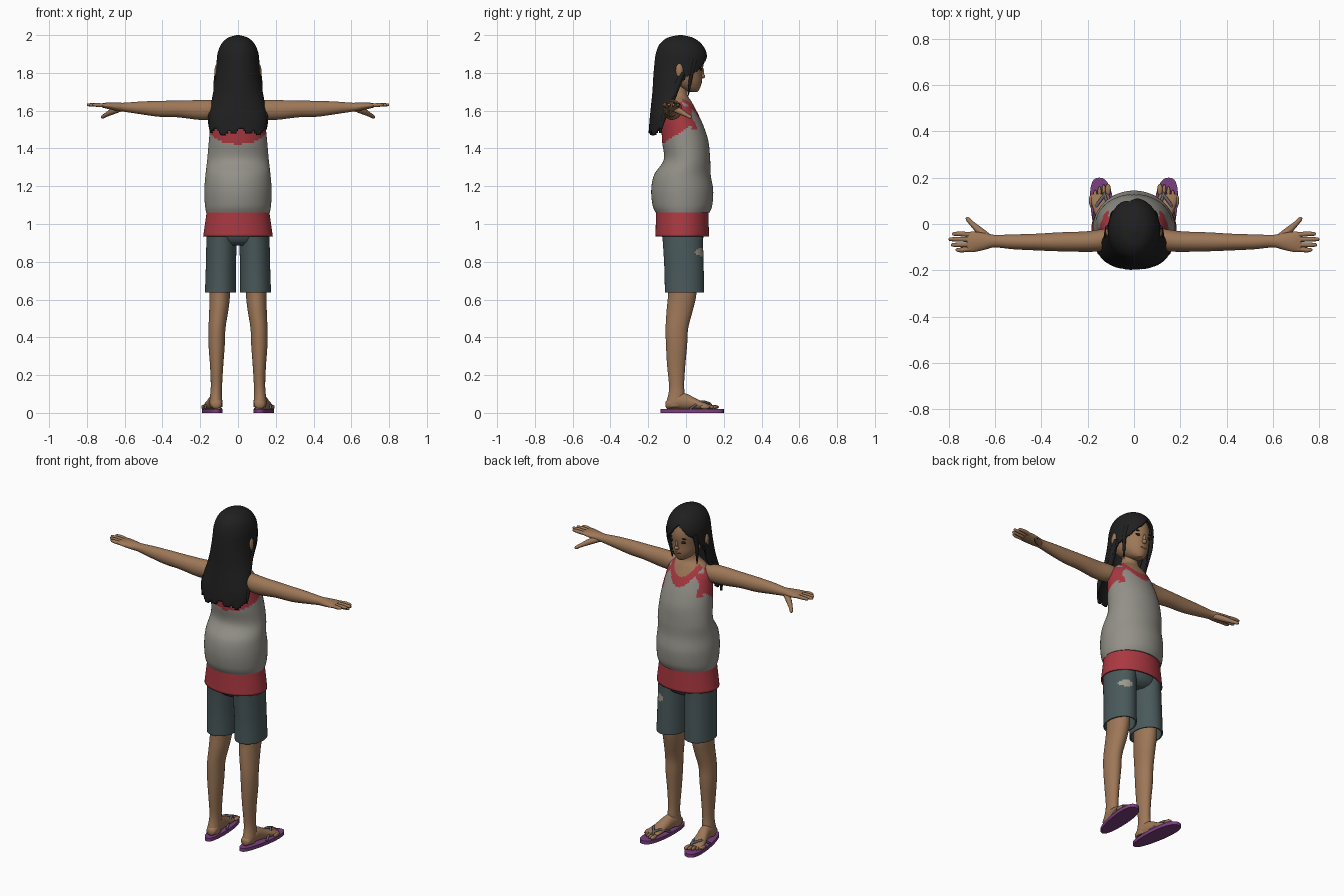
import bpy, bmesh, math
from mathutils import Vector

if "Cube" in bpy.data.objects:
    bpy.data.objects.remove(bpy.data.objects["Cube"])


def material(name, r, g, b):
    m = bpy.data.materials.new(name)
    m.diffuse_color = (r, g, b, 1)
    m.use_nodes = True
    m.node_tree.nodes["Principled BSDF"].inputs["Base Color"].default_value = m.diffuse_color
    return m


SKIN = material("skin", 0.34, 0.185, 0.097)
HAIR = material("hair black", 0.014, 0.014, 0.015)
GREY = material("shirt grey", 0.29, 0.28, 0.245)
RED = material("undershirt red", 0.40, 0.04, 0.052)
DENIM = material("shorts slate", 0.068, 0.1, 0.105)
PURPLE = material("sandal purple", 0.20, 0.05, 0.22)
STRAP = material("strap grey", 0.13, 0.12, 0.14)
DARK = material("eye dark", 0.02, 0.013, 0.01)
LIP = material("lip brown", 0.24, 0.09, 0.06)
PATCH = material("patch beige", 0.33, 0.32, 0.26)


def finish(name, bm, mats, mirror=False, thick=0):
    me = bpy.data.meshes.new(name)
    bm.to_mesh(me)
    bm.free()
    for m in mats:
        me.materials.append(m)
    for p in me.polygons:
        p.use_smooth = True
    me.set_sharp_from_angle(angle=math.radians(45))
    ob = bpy.data.objects.new(name, me)
    bpy.context.collection.objects.link(ob)
    if thick:
        s = ob.modifiers.new("thickness", 'SOLIDIFY')
        s.thickness, s.offset = thick, -1
    if mirror:
        ob.modifiers.new("mirror", 'MIRROR')
    return ob


def spline(rings, sub):
    """Smooth in-between rings (Catmull-Rom)."""
    out = []
    for i in range(len(rings) - 1):
        p = [rings[max(0, min(len(rings) - 1, i + k))] for k in (-1, 0, 1, 2)]
        for s in range(sub):
            t = s / sub
            out.append([0.5 * (2 * b + (c - a) * t + (2 * a - 5 * b + 4 * c - d) * t * t
                               + (3 * b - a - 3 * c + d) * t ** 3) for a, b, c, d in zip(*p)])
    return out + [list(rings[-1])]


def loft(name, axis, rings, mats, segs=32, sub=4, rule=None, mirror=False, thick=0, caps=True):
    """rings: (position on axis, centre a, centre b, radius a, radius b)"""
    bm = bmesh.new()
    rows = []
    for t, a, b, ra, rb in spline(rings, sub):
        row = []
        for k in range(segs):
            u = 2 * math.pi * k / segs
            p, q = a + ra * math.cos(u), b + rb * math.sin(u)
            row.append(bm.verts.new({'x': (t, p, q), 'y': (p, t, q), 'z': (p, q, t)}[axis]))
        rows.append(row)
    for r0, r1 in zip(rows, rows[1:]):
        for k in range(segs):
            j = (k + 1) % segs
            bm.faces.new((r0[k], r0[j], r1[j], r1[k]))
    ends = [bm.faces.new(rows[0]), bm.faces.new(rows[-1])]
    bmesh.ops.recalc_face_normals(bm, faces=bm.faces[:])
    if not caps:
        bmesh.ops.delete(bm, geom=ends, context='FACES_ONLY')
    if rule:
        dead = []
        for f in bm.faces:
            i = rule(f.calc_center_median())
            if i < 0:
                dead.append(f)
            else:
                f.material_index = i
        bmesh.ops.delete(bm, geom=dead, context='FACES')
    return finish(name, bm, mats, mirror, thick)


def blob(name, loc, size, mat, mirror=False):
    bm = bmesh.new()
    bmesh.ops.create_uvsphere(bm, u_segments=20, v_segments=12, radius=1)
    for v in bm.verts:
        v.co = Vector(loc) + Vector([c * s for c, s in zip(v.co, size)])
    return finish(name, bm, [mat], mirror)


def tubes(name, pts, mat):
    """Tapered tube on both sides; pts: (x, y, z, radius)"""
    for side, tag in ((1, "right"), (-1, "left")):
        cu = bpy.data.curves.new(name, 'CURVE')
        cu.dimensions, cu.bevel_depth, cu.bevel_resolution, cu.use_fill_caps = '3D', 1, 3, True
        sp = cu.splines.new('POLY')
        rows = spline(pts, 4)
        sp.points.add(len(rows) - 1)
        for p, (x, y, z, r) in zip(sp.points, rows):
            p.co, p.radius = (side * x, y, z, 1), max(r, 0.001)
        cu.materials.append(mat)
        ob = bpy.data.objects.new(name + "_" + tag, cu)
        bpy.context.collection.objects.link(ob)


# torso: grey shirt over red undershirt, skin at the neck
def shirt_rule(c):
    x, y, z = abs(c.x), c.y, c.z
    if z < 1.40:
        return 0
    if z > 1.69:
        return 2
    if y > 0.03 or (z > 1.62 and y > -0.02):
        if z > 1.595 + 12 * x * x:
            return 2
        return 1 if z > 1.545 + 10 * x * x or (z > 1.5 and x > 0.11) else 0
    if y < -0.02 and z > 1.56 + 8 * x * x:
        return 2
    return 1 if z > 1.42 + 0.65 * (y + 0.13) else 0


loft("torso", 'z', [
    (1.06, 0, -.018, .168, .143), (1.1, 0, -.019, .175, .158), (1.18, 0, -.02, .178, .164),
    (1.26, 0, -.019, .172, .15), (1.34, 0, .005, .163, .123), (1.43, 0, -.003, .155, .123),
    (1.5, 0, -.015, .148, .115), (1.56, 0, -.03, .14, .105), (1.61, 0, -.04, .13, .09),
    (1.65, 0, -.04, .098, .068), (1.68, 0, -.04, .058, .05), (1.72, 0, -.035, .045, .044),
    (1.78, 0, -.03, .045, .044)], [GREY, RED, SKIN], segs=96, sub=7, rule=shirt_rule)

# red hem of the undershirt
loft("undershirt_hem", 'z', [(.935, 0, -.02, .184, .142), (1.0, 0, -.02, .175, .14),
     (1.08, 0, -.02, .163, .138)], [RED], segs=64, caps=False, thick=.008)

# shorts, with a worn patch on one leg
loft("shorts_hips", 'z', [(.885, 0, -.015, .1, .07), (.91, 0, -.015, .15, .1),
     (.96, 0, -.018, .166, .115), (1.06, 0, -.02, .155, .12)], [DENIM])
for s in (1, -1):
    loft("shorts_leg_" + ("right" if s > 0 else "left"), 'z', [
        (.637, s * .093, -.008, .082, .104), (.75, s * .091, -.01, .08, .104),
        (.88, s * .088, -.015, .08, .106), (.96, s * .085, -.018, .08, .11)],
        [DENIM, PATCH], segs=64, sub=14, caps=False, thick=.008,
        rule=lambda c: int(c.y > 0 and ((c.x - .122) / .034) ** 2 + ((c.z - .85) / .02) ** 2 < 1))

# legs and feet
loft("leg", 'z', [
    (.03, .115, -.06, .033, .042), (.06, .117, -.056, .034, .047), (.1, .116, -.05, .031, .043),
    (.15, .114, -.05, .03, .04), (.25, .113, -.052, .035, .048), (.36, .113, -.05, .043, .056),
    (.45, .111, -.048, .045, .06), (.55, .101, -.032, .051, .07), (.63, .097, -.02, .055, .075),
    (.75, .095, -.02, .058, .078)], [SKIN], mirror=True)
loft("foot", 'y', [
    (-.108, .114, .045, .012, .014), (-.095, .115, .046, .028, .026), (-.05, .117, .06, .034, .04),
    (0, .123, .06, .033, .042), (.05, .134, .047, .037, .03), (.1, .144, .036, .043, .018),
    (.13, .149, .031, .04, .011)], [SKIN], mirror=True)
for k in range(5):
    blob("toe", (.112 + .0185 * k, .148 - .003 * k * k, .031), (.012 if k == 0 else .0085, .026, .011),
         SKIN, True)

# sandals: shaped sole and thong straps
bm = bmesh.new()
outline = []
for k in range(40):
    u = 2 * math.pi * k / 40
    t = -math.cos(u)
    w = (.05 + .009 * t) * math.copysign(abs(math.sin(u)) ** .75, math.sin(u))
    outline.append(bm.verts.new((.132 + .018 * t + w, .0325 + .1675 * t, 0)))
sole = bm.faces.new(outline)
up = bmesh.ops.extrude_face_region(bm, geom=[sole])
bmesh.ops.translate(bm, vec=(0, 0, .02), verts=[v for v in up['geom'] if isinstance(v, bmesh.types.BMVert)])
bmesh.ops.recalc_face_normals(bm, faces=bm.faces[:])
finish("sandal_sole", bm, [PURPLE], mirror=True)
tubes("sandal_strap_inner", [(.126, .135, .02, .006), (.127, .125, .05, .007), (.11, .08, .05, .007),
                             (.09, .02, .02, .006)], STRAP)
tubes("sandal_strap_outer", [(.127, .125, .05, .007), (.16, .08, .058, .007), (.176, .02, .02, .006)], STRAP)

# arms and hands
loft("arm", 'x', [
    (.09, -.06, 1.605, .04, .045), (.14, -.07, 1.605, .047, .052), (.21, -.076, 1.604, .044, .052),
    (.32, -.077, 1.609, .041, .044), (.42, -.078, 1.61, .036, .042), (.52, -.077, 1.615, .032, .033),
    (.6, -.074, 1.618, .027, .024), (.64, -.075, 1.621, .035, .022), (.69, -.077, 1.626, .044, .017),
    (.72, -.078, 1.628, .043, .011)], [SKIN], mirror=True)
for y, tip in ((-.112, .77), (-.09, .79), (-.066, .8), (-.043, .785)):
    tubes("finger", [(.69, -.078 + (y + .078) * .8, 1.626, .010), (.74, y, 1.63, .0105),
                     (tip - .008, y, 1.631, .008), (tip, y, 1.631, .003)], SKIN)
tubes("thumb", [(.62, -.065, 1.612, .016), (.66, -.035, 1.598, .017), (.70, .002, 1.577, .011),
                (.718, .022, 1.566, .009), (.722, .028, 1.562, .003)], SKIN)

# head and face
loft("head", 'z', [
    (1.7, 0, .04, .02, .022), (1.715, 0, .022, .044, .05), (1.75, 0, -.005, .07, .088),
    (1.8, 0, -.022, .084, .108), (1.86, 0, -.025, .092, .118), (1.92, 0, -.028, .085, .105),
    (1.96, 0, -.03, .055, .07), (1.975, 0, -.03, .02, .025)], [SKIN], segs=48)
blob("nose", (0, .088, 1.783), (.013, .014, .012), SKIN)
blob("nose_bridge", (0, .085, 1.805), (.008, .011, .025), SKIN)
blob("ear", (.102, -.035, 1.81), (.022, .024, .045), SKIN, True)
blob("eye", (.036, .078, 1.82), (.017, .006, .008), DARK, True)
blob("eyebrow", (.038, .08, 1.843), (.02, .006, .004), DARK, True)
blob("mouth", (0, .077, 1.75), (.022, .008, .007), LIP)

# long hair: shell with a side parting in front and a ragged lower edge
LIMIT = [(1.4, -.14), (1.47, -.135), (1.6, -.11), (1.7, -.05), (1.78, 0), (1.84, .04), (1.93, .05), (2.1, .05)]


def hair_rule(c):
    if c.z < 1.487 + .012 * math.sin(95 * c.x) + .01 * math.sin(41 * c.x + 1):
        return -1
    for (z0, y0), (z1, y1) in zip(LIMIT, LIMIT[1:]):
        if z0 <= c.z <= z1:
            edge = y0 + (y1 - y0) * (c.z - z0) / (z1 - z0)
            return -1 if c.y > edge and c.z < 1.93 - abs(c.x + .02) * 1.15 else 0
    return 0


loft("hair", 'z', [
    (1.455, 0, -.12, .148, .08), (1.55, 0, -.11, .156, .083), (1.62, 0, -.09, .146, .096),
    (1.7, 0, -.06, .131, .118), (1.78, 0, -.042, .119, .131), (1.84, 0, -.03, .114, .138),
    (1.9, 0, -.025, .109, .135), (1.95, 0, -.028, .09, .113), (1.985, 0, -.03, .055, .07),
    (2.0, 0, -.03, .008, .01)], [HAIR], segs=120, sub=9, rule=hair_rule, thick=.012)

# loose locks beside the face and over the shoulders
tubes("face_lock", [(.086, .045, 1.87, .014), (.094, .03, 1.8, .011), (.088, .02, 1.74, .008),
                    (.082, .012, 1.68, .003)], HAIR)
tubes("side_lock", [(.112, -.015, 1.8, .012), (.112, -.045, 1.74, .018), (.115, -.075, 1.66, .018),
                    (.145, -.115, 1.57, .014), (.15, -.13, 1.5, .003)], HAIR)
